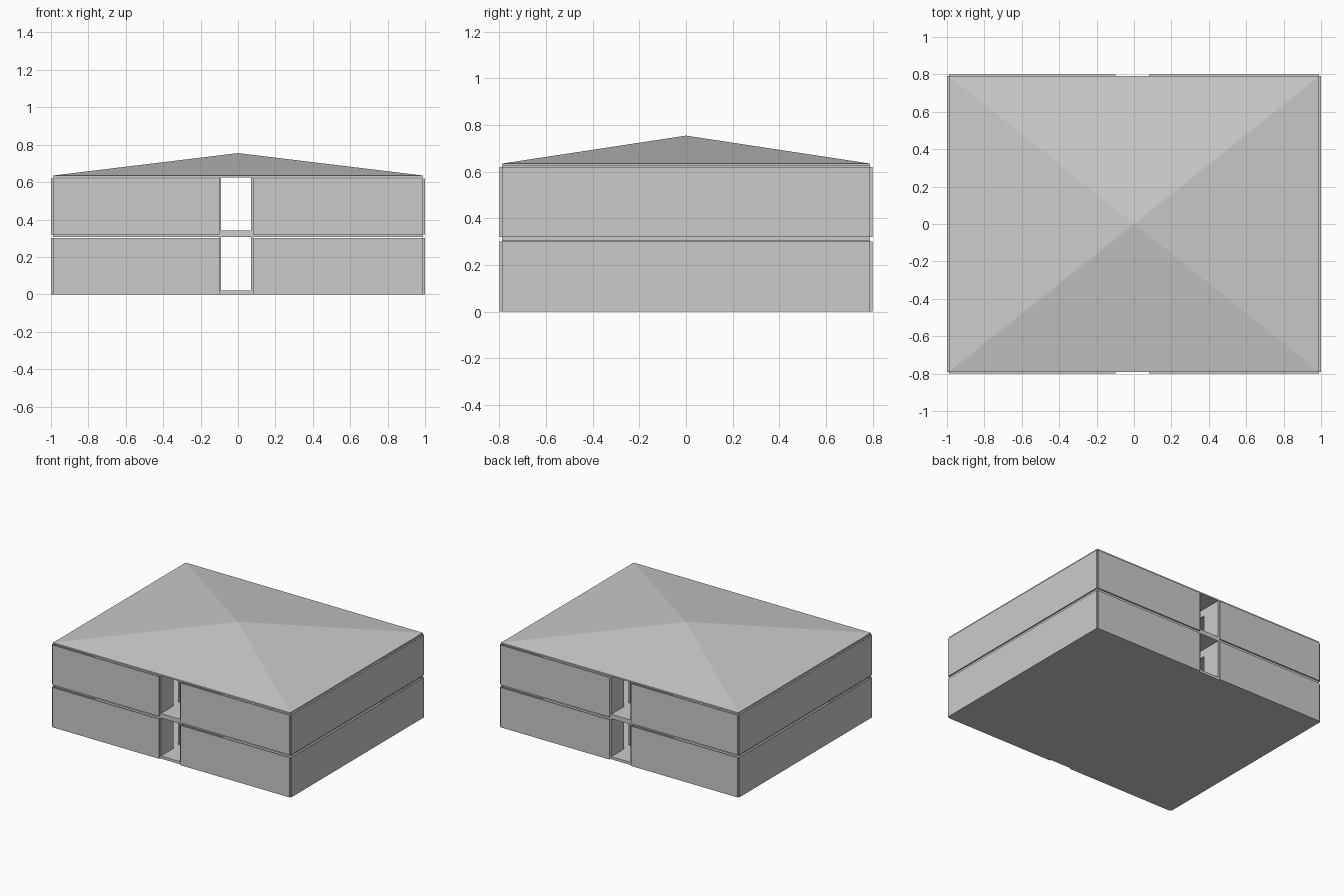
import bpy, bmesh

if "Cube" in bpy.data.objects:
    bpy.data.objects.remove(bpy.data.objects["Cube"])


def box(name, x0, x1, y0, y1, z0, z1):
    bm = bmesh.new()
    bmesh.ops.create_cube(bm, size=1)
    for v in bm.verts:
        v.co.x = x1 if v.co.x > 0 else x0
        v.co.y = y1 if v.co.y > 0 else y0
        v.co.z = z1 if v.co.z > 0 else z0
    return finish(name, bm)


def finish(name, bm):
    mesh = bpy.data.meshes.new(name)
    bm.to_mesh(mesh)
    bm.free()
    ob = bpy.data.objects.new(name, mesh)
    bpy.context.collection.objects.link(ob)
    return ob


W, D, T = 1.0, 0.8, 0.01       # half width, half depth, panel thickness
XI, YI = W - T, D - T          # inner faces of the outer walls
DOOR_L, DOOR_R = -0.10, 0.08   # entrance opening
H, PITCH = 0.30, 0.32

for level, name in enumerate(("lower", "upper")):
    z = level * PITCH
    top = z + 0.306 if level == 0 else z + 0.304

    # floor slab and thin ceiling slab
    box(name + "_floor", -XI, XI, -YI, YI, z, z + 0.02)
    box(name + "_ceiling", -XI, XI, -YI, YI, top, z + (0.32 if level == 0 else 0.315))

    # side walls
    for s, side in ((-1, "left"), (1, "right")):
        xa, xb = sorted((s * XI, s * W))
        box(f"{name}_{side}_wall", xa, xb, -YI, YI, z, z + H)

    # front and back walls, each split by the entrance
    for s, end in ((-1, "front"), (1, "back")):
        ya, yb = sorted((s * YI, s * D))
        box(f"{name}_{end}_wall_left", -XI, DOOR_L, ya, yb, z, z + H)
        box(f"{name}_{end}_wall_right", DOOR_R, XI, ya, yb, z, z + H)

    # corridor walls reaching the ceiling, with a doorway near each end
    for xa, side in ((DOOR_L, "left"), (DOOR_R - T, "right")):
        xb = xa + T
        d0, d1 = YI - 0.15, YI - 0.22
        for i, (ya, yb) in enumerate(((-YI, -d0), (-d1, d1), (d0, YI))):
            box(f"{name}_{side}_corridor_wall_{i}", xa, xb, ya, yb, z + 0.02, top)
        for ya, yb in ((-d0, -d1), (d1, d0)):
            box(f"{name}_{side}_lintel", xa, xb, ya, yb, z + 0.25, top)

# pyramid roof
bm = bmesh.new()
base = [bm.verts.new((x, y, 0.635)) for x, y in
        ((-XI, -YI), (XI, -YI), (XI, YI), (-XI, YI))]
apex = bm.verts.new((0, 0, 0.755))
for i in range(4):
    bm.faces.new((base[i], base[(i + 1) % 4], apex))
bm.faces.new(base[::-1])
finish("roof", bm)
